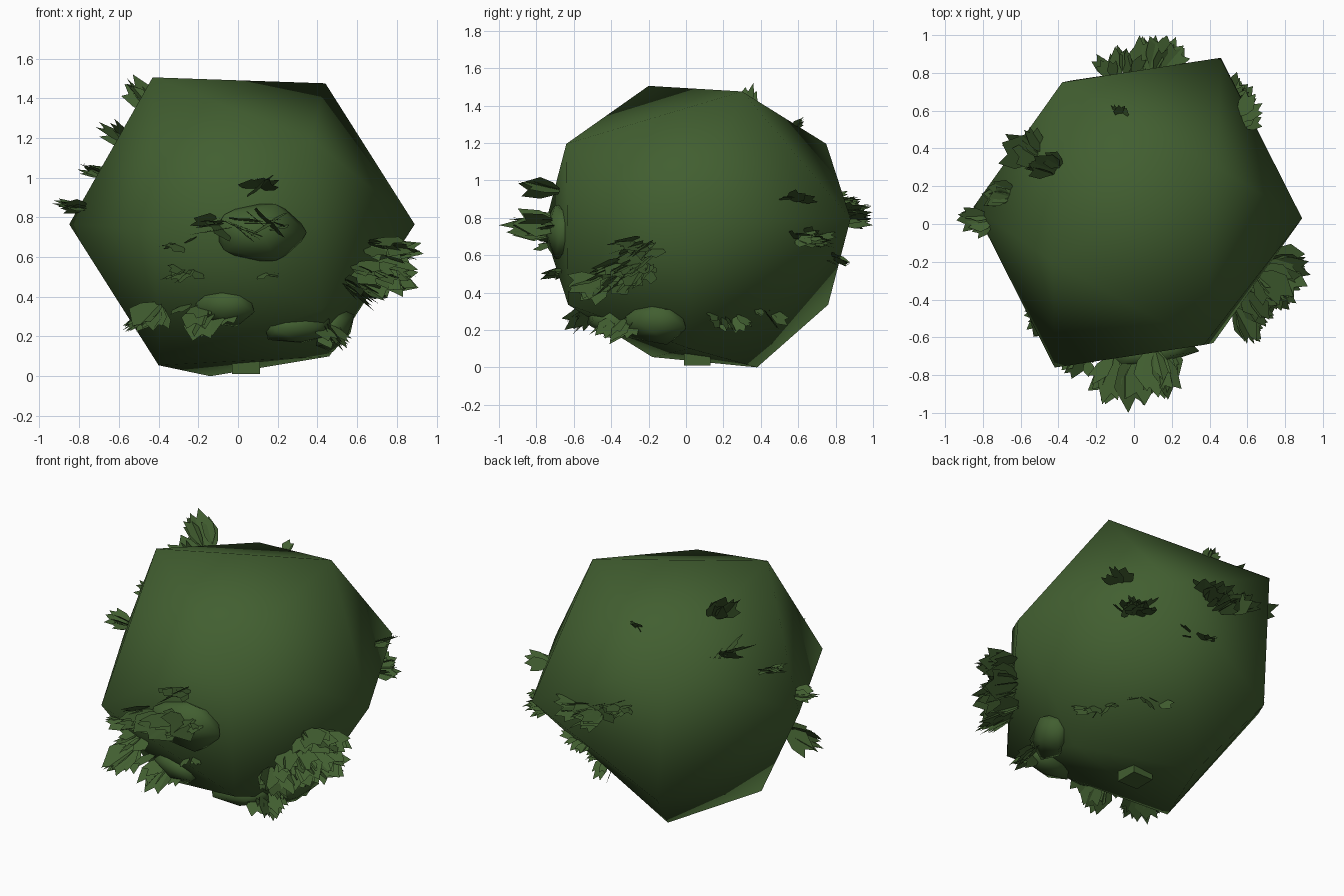
import bpy, bmesh, random
from mathutils import Vector, Matrix
from mathutils.bvhtree import BVHTree

random.seed(4)
cube = bpy.data.objects.get("Cube")
if cube:
    bpy.data.objects.remove(cube, do_unlink=True)

green = bpy.data.materials.new("leaf green")
green.use_nodes = True
green.diffuse_color = (0.054, 0.114, 0.03, 1)
shader = green.node_tree.nodes["Principled BSDF"]
shader.inputs["Base Color"].default_value = green.diffuse_color
shader.inputs["Roughness"].default_value = 0.9

CENTRE = Vector((0.02, 0.06, 0.765))


def finish(name, bm, smooth):
    """Turn a bmesh into a named object."""
    mesh = bpy.data.meshes.new(name)
    for face in bm.faces:
        face.smooth = smooth
    bm.to_mesh(mesh)
    bm.free()
    mesh.materials.append(green)
    obj = bpy.data.objects.new(name, mesh)
    bpy.context.collection.objects.link(obj)


# Crown: hull of opposite corner pairs, with an uneven underside
pairs = [(0.42, 0.24, 0.71), (0.87, -0.03, 0), (0.44, 0.82, 0.03),
         (-0.4, 0.69, 0.43), (0.35, -0.7, 0.43)]
corners = [CENTRE + Vector(p) * side for p in pairs for side in (1, -1)]
corners.append(CENTRE + Vector((-0.45, -0.26, 0.74)))
corners += [(0.46, 0.02, 0.1), (-0.14, 0.38, 0)]
bm = bmesh.new()
for c in corners:
    bm.verts.new(c)
bmesh.ops.convex_hull(bm, input=bm.verts[:])
bmesh.ops.recalc_face_normals(bm, faces=bm.faces[:])
surface = BVHTree.FromBMesh(bm)
finish("crown", bm, True)

# Trunk stub under the crown
bm = bmesh.new()
bmesh.ops.create_cube(bm, size=1, matrix=Matrix.Translation((0.04, 0.06, 0.15))
                      @ Matrix.Diagonal((0.14, 0.14, 0.28, 1)))
finish("trunk_stub", bm, False)


def on_surface(point):
    """Crown surface point and outward normal towards a point."""
    hit, normal, _, _ = surface.ray_cast(CENTRE, (point - CENTRE).normalized())
    return hit, normal


def lump(name, towards, width):
    """Flattened smooth swelling on the crown."""
    hit, normal = on_surface(Vector(towards))
    turn = normal.to_track_quat('Z', 'Y').to_matrix().to_4x4()
    bm = bmesh.new()
    bmesh.ops.create_icosphere(bm, subdivisions=1, radius=1,
                               matrix=Matrix.Translation(hit) @ turn
                               @ Matrix.Diagonal((width, width * 0.65, 0.07, 1)))
    finish(name, bm, True)


def leaf(bm, root, tip, facing):
    """Flat broad leaf with a main point and a shorter side point."""
    along = tip - root
    side = along.cross(facing).normalized() * along.length * random.uniform(0.25, 0.45)
    side *= random.choice((-1, 1))
    outline = ((0, 0), (0.45, 0.8), (0.85, 0.9), (0.76, 0.35), (1, 0), (0.6, -0.8), (0.3, -0.6))
    bm.faces.new([bm.verts.new(root + along * u + side * v) for u, v in outline])


def spray(name, tip, width, count):
    """Fan of leaves rooted in the crown, with the first leaf reaching the tip."""
    tip = Vector(tip)
    hit, normal = on_surface(tip)
    lateral = normal.cross((0, 0, 1)).normalized()
    upward = lateral.cross(normal)
    reach = max((tip - hit).length, 0.05)
    bm = bmesh.new()
    for k in range(count):
        s, t, back = 0, 0, 0
        if k:
            s, t = random.uniform(-1, 1), random.uniform(-1, 1)
            back = random.uniform(0, 0.45) + 0.2 * s * s
        offset = (lateral * s + upward * t * 0.3) * width
        facing = upward + lateral * random.uniform(-1, 1) + normal * random.uniform(-0.4, 0.4)
        leaf(bm, hit + offset * 0.5 - normal * 0.03, tip + offset - normal * reach * back, facing)
    finish(name, bm, False)


# Foliage lumps: direction point, half width
lumps = {
    "front_lump": ((0.12, -0.75, 0.72), 0.26),
    "low_front_lump": ((-0.08, -0.6, 0.28), 0.18),
    "low_left_lump": ((0.33, -0.45, 0.19), 0.2),
    "left_side_lump": ((0.5, -0.17, 0.22), 0.2),
}
for name, args in lumps.items():
    lump(name, *args)

# Leaf sprays: outermost tip, half width, number of leaves
sprays = {
    "front_spray": ((-0.03, -1, 0.76), 0.19, 12),
    "front_left_fan": ((0.18, -0.93, 0.77), 0.1, 6),
    "front_upright_leaves": ((0.13, -0.92, 1), 0.07, 5),
    "front_right_leaves": ((-0.33, -0.82, 0.63), 0.1, 4),
    "front_right_low_leaves": ((-0.29, -0.78, 0.47), 0.1, 6),
    "front_middle_leaves": ((0.13, -0.76, 0.49), 0.1, 3),
    "left_upper_spray": ((0.92, -0.33, 0.63), 0.17, 14),
    "left_spray": ((0.86, -0.42, 0.48), 0.2, 24),
    "left_low_spray": ((0.74, -0.5, 0.38), 0.16, 16),
    "bottom_left_spray": ((0.55, -0.4, 0.14), 0.15, 12),
    "bottom_right_spray": ((-0.57, -0.56, 0.22), 0.11, 10),
    "bottom_front_spray": ((-0.22, -0.65, 0.2), 0.18, 9),
    "back_spray": ((0.03, 1, 0.83), 0.25, 20),
    "back_upper_spray": ((-0.1, 0.94, 0.9), 0.15, 8),
    "back_left_spray": ((0.63, 0.73, 0.66), 0.15, 14),
    "back_low_leaves": ((0.2, 0.87, 0.55), 0.12, 5),
    "right_spray": ((-0.94, 0.02, 0.87), 0.1, 10),
    "right_upper_spray": ((-0.8, 0.16, 1.07), 0.1, 8),
    "right_shoulder_spray": ((-0.7, 0.43, 1.28), 0.1, 7),
    "right_top_spray": ((-0.53, 0.36, 1.52), 0.08, 6),
    "left_shoulder_leaves": ((0.68, 0.64, 0.93), 0.1, 4),
    "back_top_leaves": ((-0.08, 0.63, 1.34), 0.07, 3),
    "underside_left_spray": ((0.52, 0.25, 0.2), 0.14, 8),
    "underside_back_spray": ((0.3, 0.5, 0.2), 0.14, 6),
}
for name, args in sprays.items():
    spray(name, *args)
